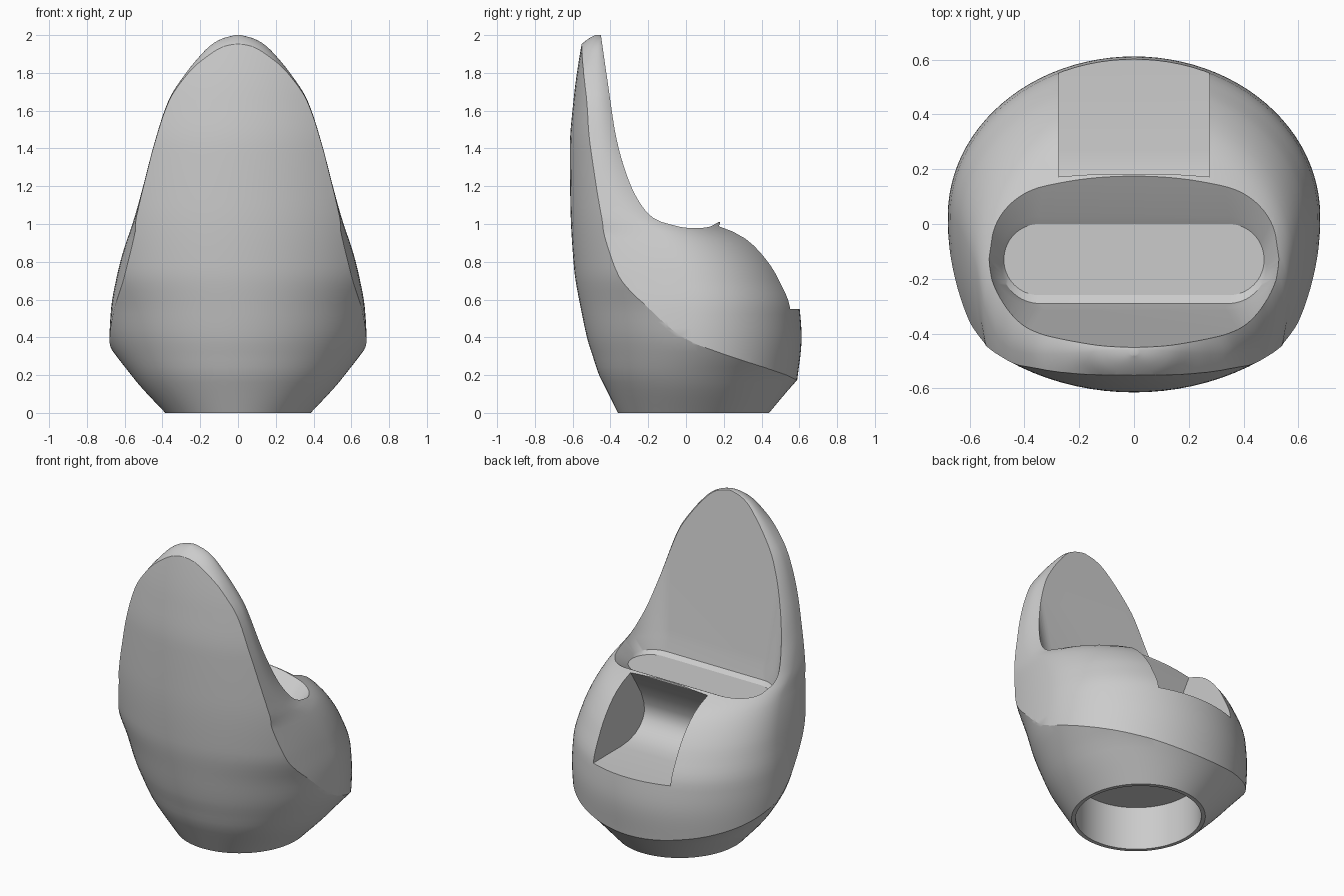
import bpy, bmesh, math

if "Cube" in bpy.data.objects:
    bpy.data.objects.remove(bpy.data.objects["Cube"])

N = 96


def interp(table, z):
    # monotone cubic through rows of (z, values...)
    i = 0
    while i < len(table) - 2 and z > table[i + 1][0]:
        i += 1
    h = table[i + 1][0] - table[i][0]
    t = (z - table[i][0]) / h

    def slope(k, c):
        def d(j):
            return (table[j + 1][c] - table[j][c]) / (table[j + 1][0] - table[j][0])
        if k == 0:
            return d(0)
        if k == len(table) - 1:
            return d(k - 1)
        a, b = d(k - 1), d(k)
        return 0 if a * b <= 0 else 2 * a * b / (a + b)

    out = []
    for c in range(1, len(table[0])):
        p, q = table[i][c], table[i + 1][c]
        m, n = slope(i, c) * h, slope(i + 1, c) * h
        out.append(p * (2*t**3 - 3*t*t + 1) + m * (t**3 - 2*t*t + t)
                   + q * (3*t*t - 2*t**3) + n * (t**3 - t*t))
    return out


def loft(name, rings):
    bm = bmesh.new()
    vs = [[bm.verts.new(p) for p in r] for r in rings]
    n = len(vs[0])
    for a, b in zip(vs, vs[1:]):
        for i in range(n):
            j = (i + 1) % n
            bm.faces.new((a[i], a[j], b[j], b[i]))
    bm.faces.new(vs[0][::-1])
    bm.faces.new(vs[-1])
    bmesh.ops.recalc_face_normals(bm, faces=bm.faces)
    me = bpy.data.meshes.new(name)
    bm.to_mesh(me)
    bm.free()
    ob = bpy.data.objects.new(name, me)
    bpy.context.collection.objects.link(ob)
    return ob


def oval(z, hx, yc, bf, br):
    pts = []
    for k in range(N):
        a = 2 * math.pi * k / N
        s = math.sin(a)
        pts.append((hx * math.cos(a), yc + s * (br if s > 0 else bf), z))
    return pts


def rounded(z, y0, y1, hx, r):
    pts = []
    for cx, cy, a0 in ((hx - r, y1 - r, 0), (r - hx, y1 - r, 90),
                       (r - hx, y0 + r, 180), (hx - r, y0 + r, 270)):
        for k in range(17):
            a = math.radians(a0 + 90 * k / 16)
            pts.append((cx + r * math.cos(a), cy + r * math.sin(a), z))
    return pts


def boolean(ob, cutter, op):
    m = ob.modifiers.new(cutter.name, 'BOOLEAN')
    m.object, m.operation, m.solver = cutter, op, 'EXACT'
    bpy.context.view_layer.objects.active = ob
    bpy.ops.object.modifier_apply(modifier=m.name)
    bpy.data.objects.remove(cutter)


# front shell and bowl: z, half width, front y, back y
SHELL = [(0, .385, -.36, .44), (.15, .525, -.435, .567), (.2, .565, -.46, .615),
         (.33, .665, -.503, .80), (.375, .695, -.518, .86), (.55, .75, -.556, .86),
         (.76, .82, -.592, .83), (1.1, .84, -.612, .79), (1.4, .835, -.615, .785),
         (1.66, .835, -.595, .8), (1.95, .83, -.553, .85), (2.1, .82, -.52, .87)]
rings = []
for k in range(53):
    z = 2.1 * k / 52
    hx, yf, yb = interp(SHELL, z)
    rings.append(oval(z, hx, (yf + yb) / 2, (yb - yf) / 2, (yb - yf) / 2))
body = loft("holder_body", rings)

# rear pear shape: z, half width, widest y, front depth, rear depth
PEAR = [(-.1, .66, .03, 1, .52), (.17, .672, .03, 1, .558), (.4, .68, .03, 1, .582),
        (.55, .672, .03, 1, .572), (.73, .64, -.01, 1, .54), (.83, .615, -.06, .95, .525),
        (.91, .59, -.12, .9, .51), (.975, .567, -.19, .85, .465), (1.01, .556, -.27, .8, .44),
        (1.055, .542, -.32, .78, .42), (1.22, .497, -.42, .7, .38), (1.42, .445, -.46, .6, .28),
        (1.66, .365, -.475, .36, .2), (1.8, .275, -.475, .22, .15), (1.88, .21, -.47, .14, .1),
        (1.95, .14, -.465, .09, .06), (1.985, .075, -.46, .05, .03), (2.0, .015, -.46, .02, .01)]
zs = [-.1 + 1.9 * k / 52 for k in range(53)]
zs += [1.8 + .2 * math.sin(math.pi / 2 * k / 12) for k in range(1, 13)]
boolean(body, loft("rear_shape", [oval(z, *interp(PEAR, z)) for z in zs]), 'INTERSECT')

# top slot with leaning rest behind it
slot = loft("slot_cutter", [rounded(*r) for r in (
    (.91, -.26, 0, .475, .129), (.93, -.29, .03, .485, .14), (1.01, -.307, .172, .53, .2),
    (1.06, -.315, .25, .54, .2), (2.1, -.465, .5, .62, .2))])
boolean(body, slot, 'DIFFERENCE')

# rear pocket, undercut at the top
PROFILE = [(.18, 1.2), (.18, 1.0), (.115, .9), (.065, .82), (.035, .74), (.03, .69),
           (.045, .645), (.08, .605), (.13, .575), (.195, .557), (.27, .55), (.8, .55), (.8, 1.2)]
pocket = loft("pocket_cutter", [[(x, y, z) for y, z in PROFILE] for x in (-.275, .275)])
boolean(body, pocket, 'DIFFERENCE')

# round recess in the base
recess = loft("base_cutter", [oval(z, .362, .04, .375, .375) for z in (-.1, .28)])
boolean(body, recess, 'DIFFERENCE')

bpy.ops.object.select_all(action='DESELECT')
body.select_set(True)
bpy.context.view_layer.objects.active = body
bpy.ops.object.shade_smooth_by_angle(angle=math.radians(25))
